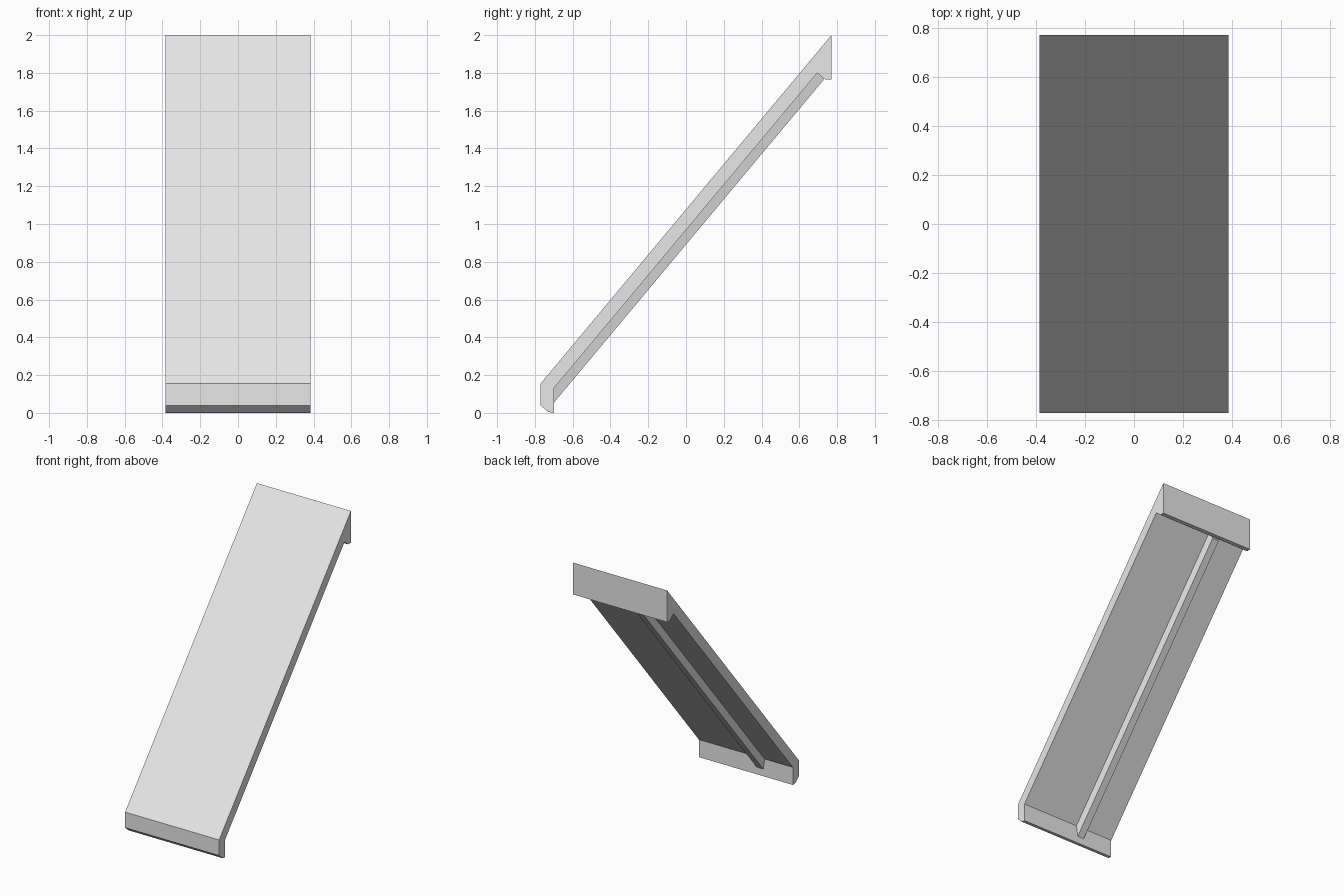
import bpy
import bmesh

cube = bpy.data.objects.get("Cube")
if cube:
    bpy.data.objects.remove(cube, do_unlink=True)

# Single plain grey material
grey = bpy.data.materials.new("light_grey")
grey.use_nodes = True
colour = (0.8, 0.8, 0.8, 1.0)
grey.diffuse_color = colour
grey.node_tree.nodes["Principled BSDF"].inputs["Base Color"].default_value = colour


def loft(name, ring_a, ring_b):
    """Closed solid between two matching outlines."""
    bm = bmesh.new()
    a = [bm.verts.new(p) for p in ring_a]
    b = [bm.verts.new(p) for p in ring_b]
    bm.faces.new(a)
    bm.faces.new(b[::-1])
    for i in range(len(a)):
        j = (i + 1) % len(a)
        bm.faces.new((a[j], a[i], b[i], b[j]))
    bmesh.ops.recalc_face_normals(bm, faces=bm.faces[:])
    mesh = bpy.data.meshes.new(name)
    bm.to_mesh(mesh)
    bm.free()
    mesh.materials.append(grey)
    obj = bpy.data.objects.new(name, mesh)
    bpy.context.collection.objects.link(obj)
    return obj


# Sloping slab with a chamfered foot lip and a hooked head lip (y, z)
half_width = 0.385
profile = [
    (-0.77, 0.155), (0.77, 2.0), (0.77, 1.765), (0.738, 1.765),
    (0.728, 1.772), (0.695, 1.80), (-0.70, 0.13), (-0.70, 0.0),
    (-0.73, 0.005), (-0.77, 0.04),
]
loft("sloping_slab",
     [(-half_width, y, z) for y, z in profile],
     [(half_width, y, z) for y, z in profile])

# Slightly tapered stiffening rib under the slab, off centre
slope = 1.197
rib_x = -0.115


def rib_ring(y):
    top = 0.14 + slope * (y + 0.70)
    bottom = 0.053 + slope * (y + 0.70)
    return [(rib_x - 0.04, y, top), (rib_x + 0.04, y, top),
            (rib_x + 0.027, y, bottom), (rib_x - 0.027, y, bottom)]


loft("underside_rib", rib_ring(-0.71), rib_ring(0.727))
